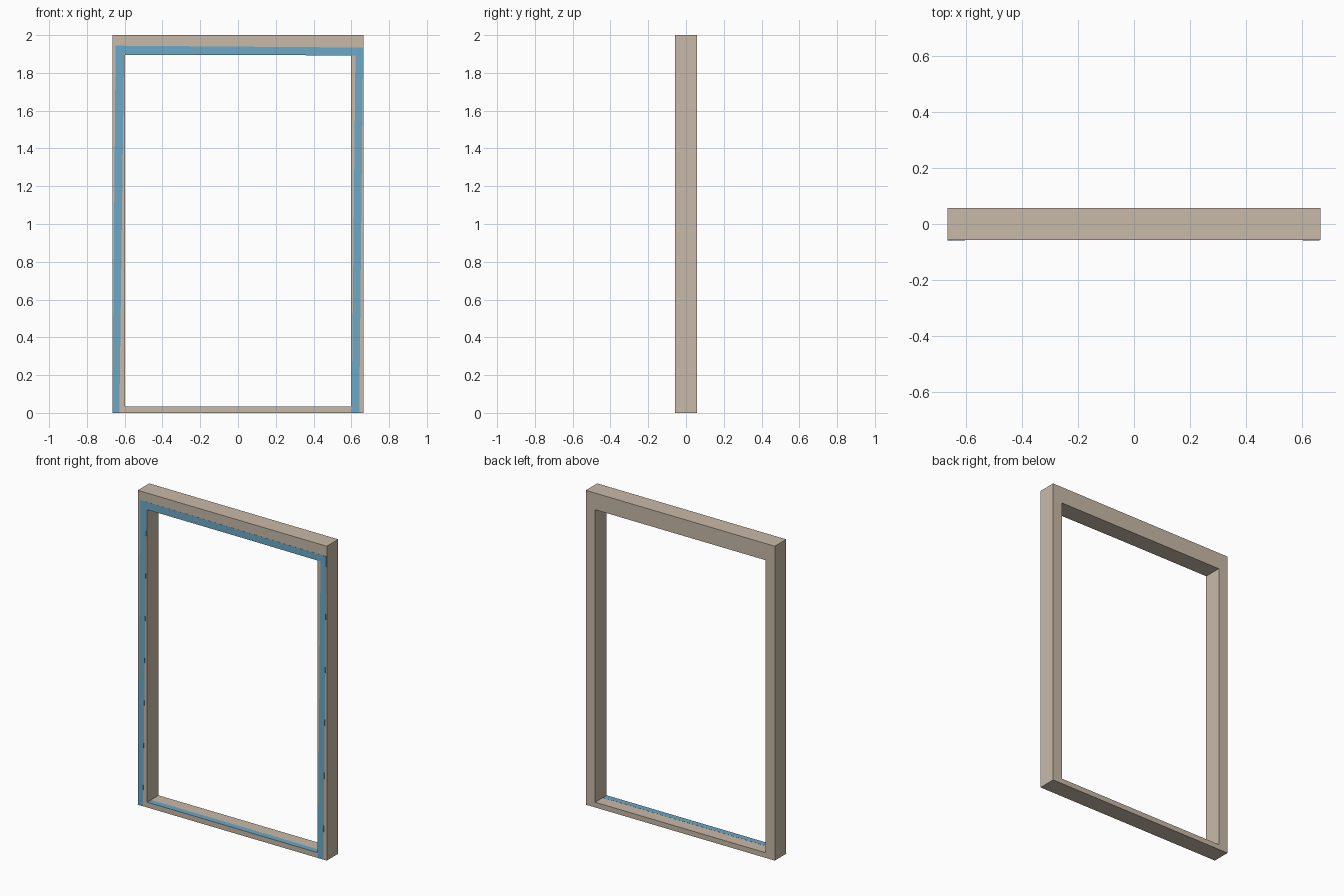
import bpy
import bmesh
from mathutils import Vector

if "Cube" in bpy.data.objects:
    bpy.data.objects.remove(bpy.data.objects["Cube"])

HALF_W, HALF_D, HEIGHT = 0.665, 0.0575, 2.0
T = 0.033            # lumber thickness
HEADER_BOTTOM = 1.894
TAPE = 0.0006        # tape thickness


def material(name, color):
    m = bpy.data.materials.new(name)
    m.diffuse_color = (*color, 1)
    m.use_nodes = True
    m.node_tree.nodes["Principled BSDF"].inputs["Base Color"].default_value = m.diffuse_color
    return m


wood = material("wood", (0.578, 0.491, 0.392))
blue = material("blue_tape", (0.147, 0.392, 0.571))


def add_mesh(name, bm, mat):
    bmesh.ops.recalc_face_normals(bm, faces=bm.faces)
    me = bpy.data.meshes.new(name)
    bm.to_mesh(me)
    bm.free()
    me.materials.append(mat)
    ob = bpy.data.objects.new(name, me)
    bpy.context.collection.objects.link(ob)
    return ob


def board(name, x, y, z):
    """Box between (min, max) pairs."""
    bm = bmesh.new()
    bmesh.ops.create_cube(bm, size=1)
    for v in bm.verts:
        v.co = Vector([r[0] if c < 0 else r[1] for c, r in zip(v.co, (x, y, z))])
    return add_mesh(name, bm, wood)


def tape(name, corners, thickness):
    """Thin quad strip, thickened along a vector."""
    bm = bmesh.new()
    face = bm.faces.new([bm.verts.new(c) for c in corners])
    ext = bmesh.ops.extrude_face_region(bm, geom=[face], use_keep_orig=True)
    moved = [g for g in ext["geom"] if isinstance(g, bmesh.types.BMVert)]
    bmesh.ops.translate(bm, verts=moved, vec=thickness)
    return add_mesh(name, bm, blue)


depth = (-HALF_D, HALF_D)
top = HEIGHT - T
king_in, jack_in = HALF_W - T, HALF_W - 2 * T

# Plates
board("bottom_plate", (-HALF_W, HALF_W), depth, (0, T))
board("top_plate", (-HALF_W, HALF_W), depth, (top, HEIGHT))

# Full-height studs and shorter studs carrying the header
for side, s in (("left", -1), ("right", 1)):
    board(side + "_king_stud", sorted((s * king_in, s * HALF_W)), depth, (T, top))
    board(side + "_jack_stud", sorted((s * jack_in, s * king_in)), depth, (T, HEADER_BOTTOM))

# Layered header: three boards with two thin spacers between them
spacer = (2 * HALF_D - 3 * T) / 2
y = -HALF_D
for i in range(5):
    w = spacer if i % 2 else T
    name = "header_spacer" if i % 2 else "header_board"
    board(f"{name}_{i // 2 + 1}", (-king_in, king_in), (y, y + w), (HEADER_BOTTOM, top))
    y += w

# Slightly crooked sealing tape on the front face
f = -HALF_D
out = (0, -TAPE, 0)
tape("left_tape", [(-0.665, f, 0), (-0.628, f, 0), (-0.603, f, 1.92), (-0.648, f, 1.92)], out)
tape("right_tape", [(0.602, f, 0), (0.642, f, 0), (0.662, f, 1.92), (0.622, f, 1.92)], out)
f -= TAPE
tape("top_tape", [(-0.648, f, 1.898), (0.662, f, 1.892), (0.662, f, 1.934), (-0.648, f, 1.944)], out)

# Tape lying along the front edge of the sill
tape("sill_tape", [(-jack_in, -HALF_D, T), (jack_in, -HALF_D, T),
                   (jack_in, -0.019, T), (-jack_in, -0.019, T)], (0, 0, TAPE))
